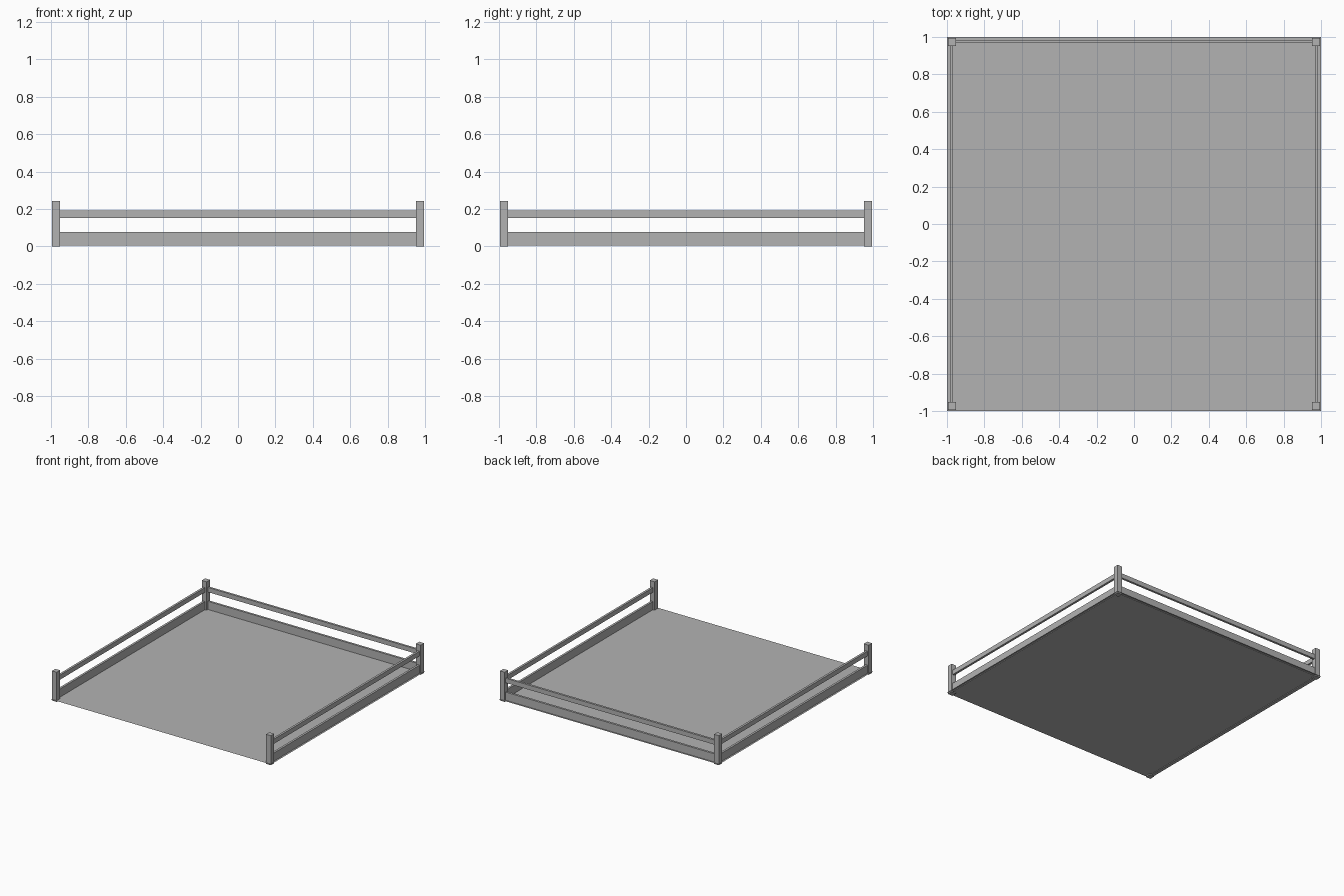
import bpy

if "Cube" in bpy.data.objects:
    bpy.data.objects.remove(bpy.data.objects["Cube"])

grey = bpy.data.materials.new("plain grey")
grey.diffuse_color = (0.45, 0.45, 0.45, 1)
grey.use_nodes = True
grey.node_tree.nodes["Principled BSDF"].inputs["Base Color"].default_value = grey.diffuse_color


def box(name, x, y, z):
    """Box from (min, max) ranges along each axis."""
    bpy.ops.mesh.primitive_cube_add(size=1, location=[sum(r) / 2 for r in (x, y, z)])
    ob = bpy.context.object
    ob.name = name
    ob.scale = [r[1] - r[0] for r in (x, y, z)]
    bpy.ops.object.transform_apply(location=False, rotation=False, scale=True)
    ob.data.materials.append(grey)


# Floor: a thin single sheet, just above the feet of the posts
bpy.ops.mesh.primitive_plane_add(size=2, location=(0, 0, 0.01))
floor = bpy.context.object
floor.name = "floor"
floor.data.materials.append(grey)

OUT, IN = 0.995, 0.951            # outer and inner faces of the corner posts
RAIL_OUT, RAIL_IN = 0.985, 0.967  # outer and inner faces of the rails


def side(sign, a, b):
    return tuple(sorted((sign * a, sign * b)))


# Corner posts
for sx, nx in ((-1, "left"), (1, "right")):
    for sy, ny in ((-1, "front"), (1, "back")):
        box(f"{ny}_{nx}_post", side(sx, OUT, IN), side(sy, OUT, IN), (0, 0.243))

# Kick board and hand rail on three sides, front left open
span = (-IN, IN)
for part, z in (("kick_board", (0.005, 0.077)), ("hand_rail", (0.153, 0.191))):
    box(f"back_{part}", span, (RAIL_IN, RAIL_OUT), z)
    for s, n in ((-1, "left"), (1, "right")):
        box(f"{n}_{part}", side(s, RAIL_IN, RAIL_OUT), span, z)
